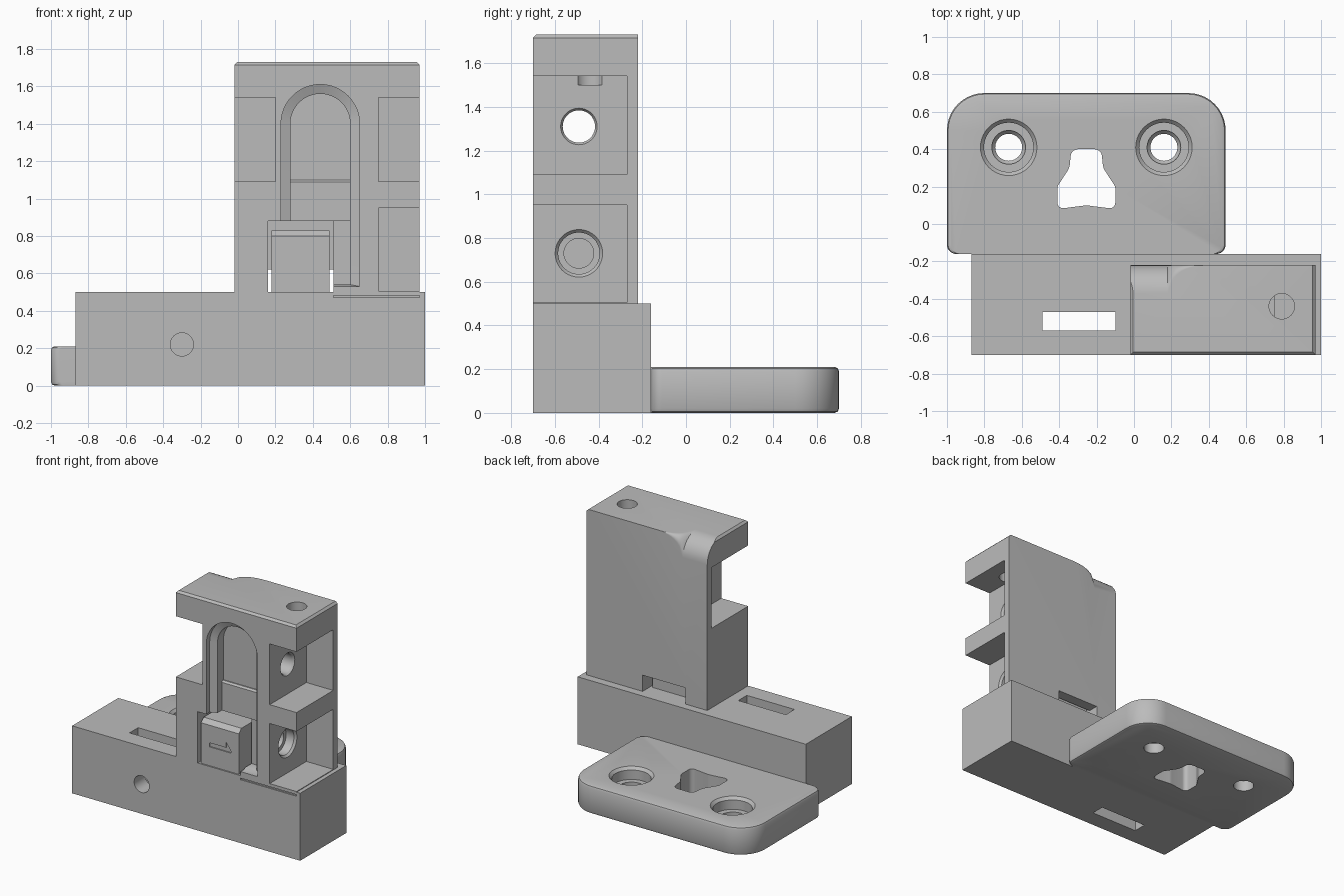
import bpy, bmesh, math
from mathutils import Vector

if "Cube" in bpy.data.objects:
    bpy.data.objects.remove(bpy.data.objects["Cube"])

GREY = bpy.data.materials.new("plain grey")
GREY.diffuse_color = (0.5, 0.5, 0.5, 1)
GREY.use_nodes = True
GREY.node_tree.nodes["Principled BSDF"].inputs["Base Color"].default_value = GREY.diffuse_color


def make(name, bm):
    bmesh.ops.recalc_face_normals(bm, faces=bm.faces)
    me = bpy.data.meshes.new(name)
    bm.to_mesh(me)
    bm.free()
    me.materials.append(GREY)
    ob = bpy.data.objects.new(name, me)
    bpy.context.collection.objects.link(ob)
    return ob


def box(name, x0, x1, y0, y1, z0, z1, chamfer=0, pick=None):
    bm = bmesh.new()
    bmesh.ops.create_cube(bm, size=1)
    for v in bm.verts:
        v.co = ((x0 + x1) / 2 + v.co.x * (x1 - x0),
                (y0 + y1) / 2 + v.co.y * (y1 - y0),
                (z0 + z1) / 2 + v.co.z * (z1 - z0))
    if chamfer:
        edges = [e for e in bm.edges if pick((e.verts[0].co + e.verts[1].co) / 2)]
        bmesh.ops.bevel(bm, geom=edges, offset=chamfer, segments=1, affect='EDGES')
    return make(name, bm)


def loft(name, rings):
    """Skin a list of equal-length point rings and cap both ends."""
    bm = bmesh.new()
    vs = [[bm.verts.new(p) for p in r] for r in rings]
    n = len(vs[0])
    for a, b in zip(vs, vs[1:]):
        for i in range(n):
            bm.faces.new((a[i], a[(i + 1) % n], b[(i + 1) % n], b[i]))
    bm.faces.new(vs[0][::-1])
    bm.faces.new(vs[-1])
    return make(name, bm)


def drill(centre, axis, steps, n=40):
    """Round cutter; steps are (distance along axis, radius)."""
    place = {'x': lambda a, b, d: (d, a, b), 'y': lambda a, b, d: (a, d, b),
             'z': lambda a, b, d: (a, b, d)}[axis]
    ang = [2 * math.pi * i / n for i in range(n)]
    return loft("cutter", [[place(centre[0] + r * math.cos(t), centre[1] + r * math.sin(t), d)
                            for t in ang] for d, r in steps])


def rounded(corners, n=10):
    """Round each (x, y, radius) corner of a polygon."""
    out = []
    for i, (x, y, r) in enumerate(corners):
        p = Vector((x, y))
        u = (Vector(corners[i - 1][:2]) - p).normalized()
        w = (Vector(corners[(i + 1) % len(corners)][:2]) - p).normalized()
        half = u.angle(w) / 2
        c = p + (u + w).normalized() * (r / math.sin(half))
        t = r / math.tan(half)
        a, b = p + u * t - c, p + w * t - c
        sweep = a.angle_signed(b)
        a0 = math.atan2(a.y, a.x)
        out += [(c.x + r * math.cos(a0 - sweep * k / n),
                 c.y + r * math.sin(a0 - sweep * k / n)) for k in range(n + 1)]
    return out


def cut(ob, cutters):
    for c in cutters:
        m = ob.modifiers.new("cut", 'BOOLEAN')
        m.operation, m.solver, m.object = 'DIFFERENCE', 'EXACT', c
    dg = bpy.context.evaluated_depsgraph_get()
    me = bpy.data.meshes.new_from_object(ob.evaluated_get(dg))
    ob.modifiers.clear()
    ob.data = me
    me.materials.clear()
    me.materials.append(GREY)
    for c in cutters:
        bpy.data.objects.remove(c)


def B(*a):
    return box("cutter", *a)


# Base block with a strap slot, a front screw hole and a seam under the tower
base = box("base_block", -0.87, 1.0, -0.70, -0.16, 0, 0.5)
cut(base, [B(-0.49, -0.10, -0.57, -0.47, -0.1, 0.6),
           drill((-0.30, 0.22), 'y', [(-0.8, 0.062), (-0.56, 0.062)]),
           B(0.51, 0.97, -0.75, -0.69, 0.47, 0.482)])

# Mounting plate with softened rims
def plate_ring(inset, z):
    o = inset
    pts = rounded([(-1 + o, -0.16, 0.05), (0.49 - o, -0.16, 0.05),
                   (0.49 - o, 0.70 - o, 0.2 - o), (-1 + o, 0.70 - o, 0.2 - o)])
    return [(x, y, z) for x, y in pts]


plate = loft("mounting_plate", [plate_ring(0.02, 0), plate_ring(0.006, 0.006), plate_ring(0, 0.02),
                                plate_ring(0, 0.19), plate_ring(0.006, 0.204), plate_ring(0.02, 0.21)])
key = rounded([(-0.335, 0.40, 0.04), (-0.175, 0.40, 0.04), (-0.165, 0.30, 0.08), (-0.10, 0.20, 0.04),
               (-0.10, 0.08, 0.03), (-0.255, 0.10, 0.1), (-0.41, 0.08, 0.03),
               (-0.41, 0.20, 0.04), (-0.345, 0.30, 0.08)], 5)
cutters = [loft("cutter", [[(x, y, z) for x, y in key] for z in (-0.1, 0.3)])]
for hx in (-0.67, 0.16):
    cutters.append(drill((hx, 0.41), 'z', [(-0.1, 0.072), (0.08, 0.072), (0.10, 0.09), (0.12, 0.09),
                                           (0.1201, 0.132), (0.19, 0.132), (0.212, 0.153), (0.3, 0.153)]))
cut(plate, cutters)

# Tower
tower = box("tower", -0.02, 0.97, -0.70, -0.22, 0.5, 1.73, 0.015,
            lambda m: m.z > 1.7 and (m.y < -0.6 or abs(m.x - 0.475) > 0.4))


def arch_ring(r, y, bottom):
    pts = [(0.44 - r, bottom), (0.44 + r, bottom)]
    pts += [(0.44 + r * math.cos(math.pi * k / 24), 1.40 + r * math.sin(math.pi * k / 24))
            for k in range(25)]
    return [(x, y, z) for x, z in pts]


# Rounded-over rear corner that fades out along the top edge
def corner_ring(x, r):
    yb, zt = -0.22, 1.73
    arc = [(x, yb - r + r * math.cos(k * math.pi / 16), zt - r + r * math.sin(k * math.pi / 16))
           for k in range(9)]
    return arc + [(x, yb - r, zt + 0.1), (x, yb + 0.1, zt + 0.1), (x, yb + 0.1, zt - r)]


rings = [corner_ring(-0.1, 0.15), corner_ring(0.18, 0.15)]
for k in range(1, 9):
    t = k / 8
    rings.append(corner_ring(0.18 + 0.19 * t, 0.002 + 0.148 * (1 - math.sqrt(1 - (1 - t) ** 2))
                             if t < 1 else 0.002))

cut(tower, [
    B(0.75, 1.1, -0.8, -0.27, 1.09, 1.54),      # upper right bay
    B(0.75, 1.1, -0.8, -0.27, 0.505, 0.95),     # lower right bay
    B(-0.1, 0.20, -0.8, -0.27, 1.09, 1.54),     # left bay
    loft("cutter", [arch_ring(0.21, -0.75, 0.53), arch_ring(0.21, -0.66, 0.53),
                    arch_ring(0.16, -0.64, 0.54), arch_ring(0.16, -0.57, 0.54)]),
    B(0.16, 0.51, -0.8, -0.30, 0.4, 0.88),      # latch recess
    B(0.16, 0.51, -0.4, -0.1, 0.4, 0.62),       # latch opening at the rear
    drill((-0.49, 1.31), 'x', [(0.1, 0.074), (0.735, 0.074), (0.76, 0.09), (0.8, 0.09)]),
    drill((-0.49, 0.73), 'x', [(0.58, 0.068), (0.67, 0.068), (0.671, 0.095), (0.735, 0.095),
                               (0.76, 0.118), (0.8, 0.118)]),
    drill((0.79, -0.44), 'z', [(1.5, 0.068), (1.8, 0.068)]),
    loft("cutter", rings)])

# Raised floor in the lower part of the arched recess
floor = box("recess_step", 0.28, 0.60, -0.59, -0.56, 0.88, 1.10, 0.012,
            lambda m: m.z > 1.09 and m.y < -0.58)

# Sliding latch with an engraved pointer
latch = box("latch", 0.18, 0.49, -0.69, -0.31, 0.5, 0.83, 0.03,
            lambda m: m.z > 0.82 and m.y < -0.68)
pointer = [(0.25, 0.64), (0.25, 0.67), (0.385, 0.67), (0.385, 0.71), (0.425, 0.655), (0.425, 0.64)]
cut(latch, [loft("cutter", [[(x, y, z) for x, z in pointer] for y in (-0.75, -0.682)])])

# Smooth curved walls, keep edges crisp
for ob in bpy.context.collection.objects:
    ob.select_set(True)
    bpy.context.view_layer.objects.active = ob
bpy.ops.object.shade_smooth_by_angle(angle=math.radians(28))
